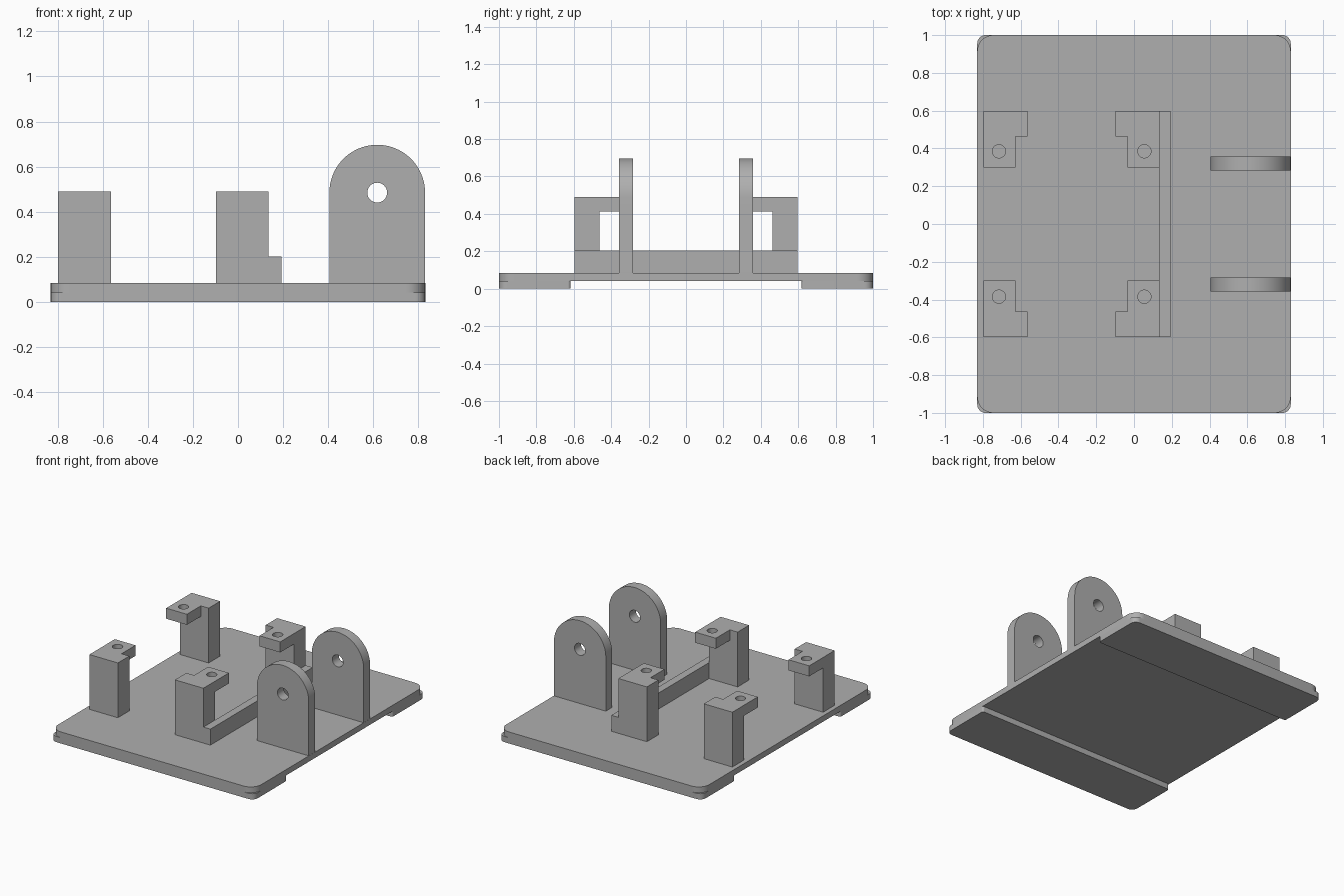
import bpy, bmesh
from math import pi, sin, cos, radians
from mathutils import Vector

cube = bpy.data.objects.get("Cube")
if cube:
    bpy.data.objects.remove(cube, do_unlink=True)

grey = bpy.data.materials.new("plain grey")
grey.use_nodes = True
grey.diffuse_color = (0.43, 0.43, 0.43, 1)
grey.node_tree.nodes["Principled BSDF"].inputs["Base Color"].default_value = (0.43, 0.43, 0.43, 1)


def prism(name, points, low, high, axis="z"):
    """Extrude a 2D outline along z (points are x, y) or y (points are x, z)."""
    place = (lambda a, b, d: (a, b, d)) if axis == "z" else (lambda a, b, d: (a, d, b))
    bm = bmesh.new()
    face = bm.faces.new([bm.verts.new(place(a, b, low)) for a, b in points])
    new = bmesh.ops.extrude_face_region(bm, geom=[face])["geom"]
    bmesh.ops.translate(bm, verts=[v for v in new if isinstance(v, bmesh.types.BMVert)],
                        vec=Vector(place(0, 0, high - low)))
    bmesh.ops.recalc_face_normals(bm, faces=bm.faces)
    mesh = bpy.data.meshes.new(name)
    bm.to_mesh(mesh)
    bm.free()
    mesh.materials.append(grey)
    obj = bpy.data.objects.new(name, mesh)
    bpy.context.collection.objects.link(obj)
    return obj


def arc(x, y, radius, start, end, steps):
    angles = [radians(start + (end - start) * i / steps) for i in range(steps + 1)]
    return [(x + radius * cos(a), y + radius * sin(a)) for a in angles]


def rectangle(x0, x1, y0, y1):
    return [(x0, y0), (x1, y0), (x1, y1), (x0, y1)]


def rounded(x0, x1, y0, y1, low_radius, high_radius):
    """Rectangle with one corner radius at low y and another at high y."""
    a, b = low_radius, high_radius
    return (arc(x0 + a, y0 + a, a, 180, 270, 10) + arc(x1 - a, y0 + a, a, 270, 360, 10)
            + arc(x1 - b, y1 - b, b, 0, 90, 10) + arc(x0 + b, y1 - b, b, 90, 180, 10))


def circle(x, y, radius):
    return arc(x, y, radius, 0, 360, 32)[:-1]


def cut(obj, cutter):
    cutter.hide_render = True
    mod = obj.modifiers.new("cut", "BOOLEAN")
    mod.operation = "DIFFERENCE"
    mod.solver = "EXACT"
    mod.object = cutter
    bpy.ops.object.select_all(action="DESELECT")
    obj.select_set(True)
    bpy.context.view_layer.objects.active = obj
    bpy.ops.object.modifier_apply(modifier=mod.name)
    bpy.data.objects.remove(cutter, do_unlink=True)


def smooth(obj):
    bpy.ops.object.select_all(action="DESELECT")
    obj.select_set(True)
    bpy.context.view_layer.objects.active = obj
    bpy.ops.object.shade_smooth_by_angle(angle=radians(30))


HALF, RAIL_TOP, DECK = 0.83, 0.042, 0.085

# Base plate
smooth(prism("base_plate", rounded(-HALF, HALF, -1, 1, 0.085, 0.085), RAIL_TOP, DECK))

for side, label in ((-1, "front"), (1, "back")):
    # Raised strip under each end of the plate
    outline = [(x, side * y) for x, y in rounded(-HALF, HALF, 0.617, 1, 0.015, 0.045)]
    smooth(prism(label + "_under_strip", outline, 0, RAIL_TOP))

    # Round-topped hinge lug with a pin hole
    y0, y1 = sorted((side * 0.283, side * 0.358))
    mid, pin, radius = 0.617, 0.485, 0.212
    outline = [(mid - radius, DECK), (mid + radius, DECK)] + arc(mid, pin, radius, 0, 180, 40)
    lug = prism(label + "_hinge_lug", outline, y0, y1, "y")
    cut(lug, prism("pin_cutter", circle(mid, pin, 0.044), y0 - 0.1, y1 + 0.1, "y"))
    smooth(lug)

    # Mounting posts, each with an overhanging drilled tab
    for x, name in ((-0.797, "right"), (-0.098, "left")):
        wide = x + 0.233
        t0, t1 = (x, x + 0.169) if name == "right" else (wide - 0.169, wide)
        inner, step, outer = 0.3, 0.463, 0.597
        if name == "right":
            outline = [(x, inner), (t1, inner), (t1, step), (wide, step), (wide, outer), (x, outer)]
        else:
            outline = [(t0, inner), (wide, inner), (wide, outer), (x, outer), (x, step), (t0, step)]
        post = prism(f"{label}_{name}_post", [(a, side * b) for a, b in outline], DECK, 0.49)
        under = [(a, side * b) for a, b in rectangle(x - 0.1, wide + 0.1, inner - 0.1, step)]
        cut(post, prism("tab_cutter", under, 0, 0.412))
        hole_x = x + 0.082 if name == "right" else wide - 0.08
        cut(post, prism("screw_cutter", circle(hole_x, side * 0.385, 0.035), 0.3, 0.6))
        smooth(post)

# Low bar joining the left posts
prism("stop_bar", rectangle(0.135, 0.192, -0.597, 0.597), DECK, 0.203)
